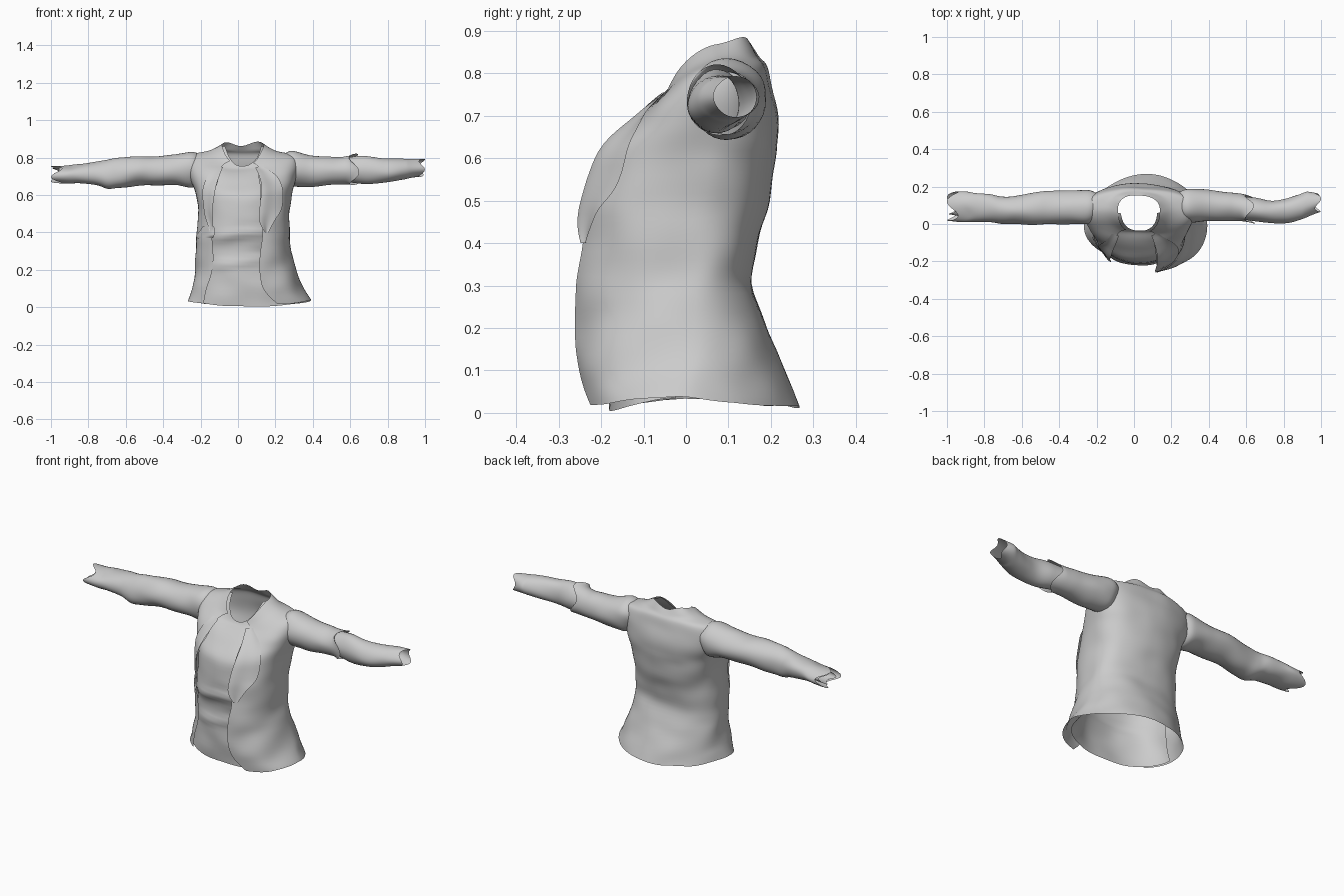
import bpy, math
from mathutils import Vector, noise

if "Cube" in bpy.data.objects:
    bpy.data.objects.remove(bpy.data.objects["Cube"])

E = 0.86  # superellipse exponent of the body sections


def wrinkle(p, amp, seed=0.0):
    q = Vector((p[0] * 7 + seed, p[1] * 7, p[2] * 11))
    return Vector(p) + noise.noise_vector(q) * amp


def spline(rows, n):
    """Resample rows of numbers smoothly to n rows."""
    out, last = [], len(rows) - 1
    for k in range(n):
        f = k / (n - 1) * last
        i = min(int(f), last - 1)
        t = f - i
        a, b, c, d = (rows[min(max(j, 0), last)] for j in (i - 1, i, i + 1, i + 2))
        out.append([0.5 * (2 * q + (r - p) * t + (2 * p - 5 * q + 4 * r - s) * t * t
                    + (3 * q - p - 3 * r + s) * t ** 3) for p, q, r, s in zip(a, b, c, d)])
    return out


def sheet(name, grid, closed=False):
    """Quad surface through a grid of points."""
    n = len(grid[0])
    faces = []
    for i in range(len(grid) - 1):
        for j in range(n if closed else n - 1):
            k = (j + 1) % n
            faces.append((i * n + j, i * n + k, (i + 1) * n + k, (i + 1) * n + j))
    me = bpy.data.meshes.new(name)
    me.from_pydata([tuple(p) for row in grid for p in row], [], faces)
    ob = bpy.data.objects.new(name, me)
    bpy.context.collection.objects.link(ob)
    bpy.context.view_layer.objects.active = ob
    ob.select_set(True)
    bpy.ops.object.shade_smooth_by_angle(angle=math.radians(50))
    ob.select_set(False)
    return ob


def body_point(row, a, off=0.0):
    """Point on a body section at angle a (0 = right side, 90 = front)."""
    z, zf, xl, xr, ys, yb, yfl, yfr = row[:8]
    c, s = math.cos(a), math.sin(a)
    low = max(0, 1 - z / .27)  # the back of the hem is rounder and hangs lower
    e = E if s > 0 else E + .28 * low
    cx = (xl + xr) / 2
    x = cx + math.copysign(abs(c) ** e, c) * ((xr - xl) / 2 + off)
    end = ((yfr if c > 0 else yfl) - off) if s > 0 else yb + off
    y = ys + abs(s) ** e * (end - ys)
    return Vector((x, y, z + (zf - z) * s ** 1.5 if s > 0 else z + .025 * low * s))


def angle_at(row, x):
    cx, h = (row[2] + row[3]) / 2, (row[3] - row[2]) / 2
    u = max(-1, min(1, (x - cx) / h))
    return math.acos(math.copysign(abs(u) ** (1 / E), u))


# side z, front z, left x, right x, side y, back y, front y left/right, opening left/right
LEVELS = [
    (.035, .015, -.27, .39, .0, .268, -.195, -.24, -.185, .21),
    (.10, .10, -.245, .35, .01, .24, -.205, -.262, -.165, .135),
    (.20, .20, -.23, .31, .02, .193, -.205, -.268, -.14, .115),
    (.30, .30, -.225, .285, .01, .158, -.205, -.268, -.13, .12),
    (.40, .40, -.22, .28, .01, .17, -.225, -.262, -.14, .13),
    (.50, .50, -.213, .28, .02, .195, -.225, -.242, -.14, .13),
    (.60, .60, -.225, .29, .04, .213, -.21, -.215, -.13, .12),
    (.68, .67, -.255, .31, .06, .215, -.15, -.15, -.11, .11),
    (.76, .715, -.265, .32, .08, .203, -.10, -.10, -.10, .11),
    (.815, .74, -.245, .295, .09, .19, -.065, -.065, -.09, .11),
    (.838, .75, -.15, .20, .085, .173, -.055, -.055, -.07, .10),
    (.868, .757, -.085, .138, .075, .155, -.05, -.05, -.04, .08),
]
ROWS = spline(LEVELS, 56)

# Jacket: open sheet running from the right front edge round the back
jacket = []
for i, r in enumerate(ROWS):
    a0, a1 = angle_at(r, r[9]), angle_at(r, r[8]) - 2 * math.pi
    line = []
    for j in range(73):
        a = a0 + (a1 - a0) * j / 72
        p = body_point(r, a)
        if i > 50:  # uneven stand-up collar at the back
            p.z += (i - 50) / 5 * max(0, -math.sin(a)) * (.006 + .014 * math.cos(30 * p.x + 2.6))
        line.append(wrinkle(p, .008))
    jacket.append(line)
sheet("jacket_body", jacket)

# Shirt front seen in the jacket opening, with waist folds
shirt = []
for r in ROWS:
    q = list(r)
    q[6] = q[7] = max(r[6], r[7]) + .014
    q[1] = max(0.004, q[1] - .008 * (r[1] < .1))
    q[2] += .012
    q[3] -= .012 if r[1] > .3 else .03
    line = []
    for j in range(41):
        a = math.radians(6 + 168 * j / 40)
        p = body_point(q, a)
        for h, slope, d in ((.39, .1, .014), (.24, .12, .010)):
            t = (p.z - h - slope * p.x) / .022
            p.y -= d * math.exp(-t * t) * math.sin(a) ** 2
        line.append(wrinkle(p, .006, 5))
    shirt.append(line)
sheet("shirt_front", shirt)


def front_row(z):
    for lo, hi in zip(ROWS, ROWS[1:]):
        if lo[1] <= z <= hi[1]:
            t = (z - lo[1]) / (hi[1] - lo[1])
            return [p + (q - p) * t for p, q in zip(lo, hi)]
    return ROWS[-1]


# Lapels: z, inner x, outer x, lift
def lapel(name, spec):
    grid = []
    for z, x0, x1, lift in spline(spec, 28):
        r = front_row(z)
        line = []
        for j in range(9):
            u = j / 8
            p = body_point(r, angle_at(r, x0 + (x1 - x0) * u),
                           lift * (.45 + .55 * math.cos(u * 5)) + .003)
            line.append(wrinkle(p, .006))
        grid.append(line)
    sheet(name, grid)


lapel("lapel_right", [(.745, .09, .13, .004), (.70, .11, .20, .008), (.62, .12, .235, .010),
                      (.53, .115, .225, .010), (.46, .11, .19, .010), (.40, .14, .16, .006)])
lapel("lapel_left", [(.74, -.08, -.12, .004), (.66, -.11, -.18, .006), (.55, -.125, -.18, .006),
                     (.47, -.13, -.17, .005), (.40, -.135, -.15, .004)])
lapel("waist_fold", [(.43, -.13, -.19, .003), (.41, -.12, -.20, .006),
                     (.385, -.12, -.212, .012), (.37, -.13, -.21, .003)])


# Sleeves: x, y min, y max, z min, z max per ring
def sleeve(name, spec, n, ragged=0.0, amp=.010):
    grid = []
    rings = spline(spec, n)
    sgn = 1 if spec[-1][0] > 0 else -1
    for i, (x, y0, y1, z0, z1) in enumerate(rings):
        end = max(0, (i / (n - 1) - .75) * 4) * ragged
        line = []
        for j in range(32):
            a = 2 * math.pi * j / 32
            p = Vector((x - sgn * end * (.5 + .5 * math.sin(3 * a + 1)),
                        (y0 + y1) / 2 + (y1 - y0) / 2 * math.cos(a),
                        (z0 + z1) / 2 + (z1 - z0) / 2 * math.sin(a)))
            line.append(wrinkle(p, amp, 3))
        grid.append(line)
    sheet(name, grid, True)


sleeve("sleeve_left", [
    (-.20, .03, .165, .68, .815), (-.245, .0, .183, .64, .832), (-.34, .0, .18, .652, .815),
    (-.44, -.0, .172, .652, .808), (-.54, .0, .165, .65, .803), (-.64, .0, .148, .638, .797),
    (-.70, .0, .148, .633, .785), (-.76, .01, .158, .655, .778), (-.86, .015, .165, .66, .77),
    (-.93, .012, .172, .66, .758), (-1.0, .015, .172, .664, .756)], 58, .06)
sleeve("cuff_left", [(-.84, .04, .14, .68, .755), (-.90, .04, .15, .68, .75),
                     (-.99, .05, .155, .685, .745)], 14, .04)
sleeve("sleeve_right", [
    (.24, .035, .165, .68, .815), (.29, .01, .188, .648, .835), (.38, .02, .18, .648, .815),
    (.46, .02, .17, .652, .807), (.54, .02, .16, .653, .803), (.60, .012, .155, .652, .808),
    (.645, .0, .15, .65, .818)], 36, .05)
sleeve("forearm_right", [
    (.56, .03, .145, .665, .795), (.65, .012, .138, .66, .806), (.73, .003, .125, .662, .804),
    (.81, .005, .138, .667, .797), (.88, .02, .16, .683, .796), (.93, .035, .175, .692, .795),
    (1.0, .065, .168, .695, .79)], 36, .03)
